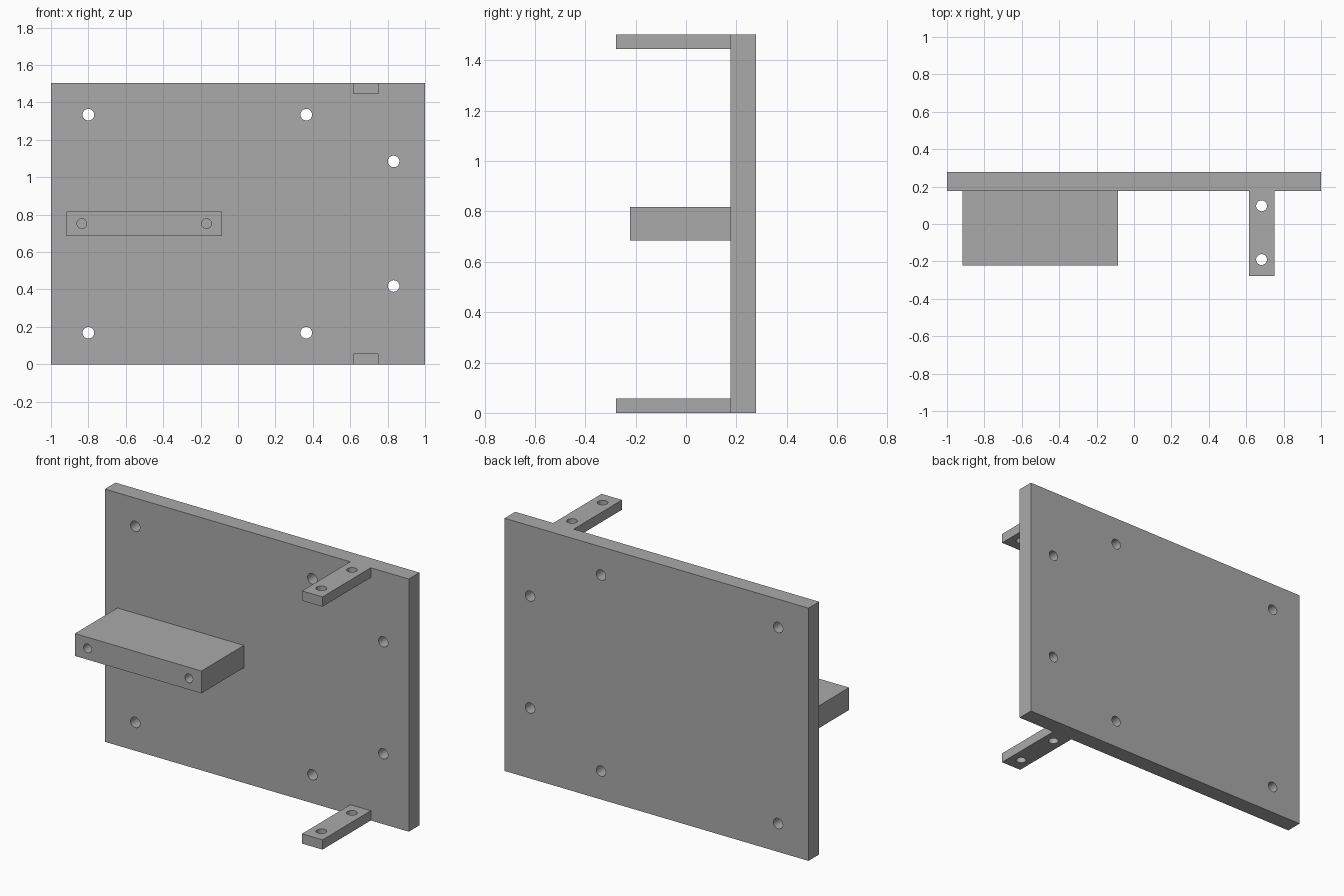
import bpy, math
from mathutils import Matrix

if "Cube" in bpy.data.objects:
    bpy.data.objects.remove(bpy.data.objects["Cube"])

grey = bpy.data.materials.new("grey")
grey.diffuse_color = (0.4, 0.4, 0.4, 1)
grey.use_nodes = True
grey.node_tree.nodes["Principled BSDF"].inputs["Base Color"].default_value = grey.diffuse_color


def box(name, lo, hi):
    """Box between two opposite corners."""
    size = [b - a for a, b in zip(lo, hi)]
    mid = [(a + b) / 2 for a, b in zip(lo, hi)]
    bpy.ops.mesh.primitive_cube_add(size=1)
    ob = bpy.context.object
    ob.name = name
    ob.data.transform(Matrix.Translation(mid) @ Matrix.Diagonal((*size, 1)))
    ob.data.materials.append(grey)
    return ob


def drill(ob, points, radius, depth, axis):
    """Cut round holes centred on the points, along y or z."""
    rot = (math.pi / 2, 0, 0) if axis == "y" else (0, 0, 0)
    for p in points:
        bpy.ops.mesh.primitive_cylinder_add(vertices=32, radius=radius, depth=depth,
                                            location=p, rotation=rot)
        cutter = bpy.context.object
        cutter.hide_render = True
        cutter.data.materials.append(grey)
        mod = ob.modifiers.new("hole", "BOOLEAN")
        mod.operation, mod.solver, mod.object = "DIFFERENCE", "EXACT", cutter
        bpy.context.view_layer.objects.active = ob
        bpy.ops.object.modifier_apply(modifier=mod.name)
        bpy.data.objects.remove(cutter)
    bpy.ops.object.select_all(action="DESELECT")
    ob.select_set(True)
    bpy.context.view_layer.objects.active = ob
    bpy.ops.object.shade_smooth_by_angle(angle=math.radians(30))


FRONT, BACK = 0.177, 0.277   # faces of the upright plate
HEIGHT = 1.503

# Upright plate with six through holes, mirrored about mid height
plate = box("back_plate", (-1, FRONT, 0), (1, BACK, HEIGHT))
holes = [(x, 0.227, HEIGHT / 2 + s * dz)
         for x, dz in ((-0.80, 0.583), (0.365, 0.583), (0.832, 0.333)) for s in (-1, 1)]
drill(plate, holes, 0.031, 0.3, "y")

# Thick shelf block with two blind holes in its front edge
shelf = box("shelf_block", (-0.918, -0.222, 0.685), (-0.085, FRONT, 0.818))
drill(shelf, [(x, -0.222, 0.752) for x in (-0.835, -0.168)], 0.026, 0.4, "y")

# Thin mounting tabs flush with the top and bottom of the plate
for name, z in (("bottom_tab", 0), ("top_tab", HEIGHT - 0.058)):
    tab = box(name, (0.615, -0.277, z), (0.75, FRONT, z + 0.058))
    drill(tab, [(0.682, y, z + 0.029) for y in (-0.19, 0.097)], 0.029, 0.2, "z")
